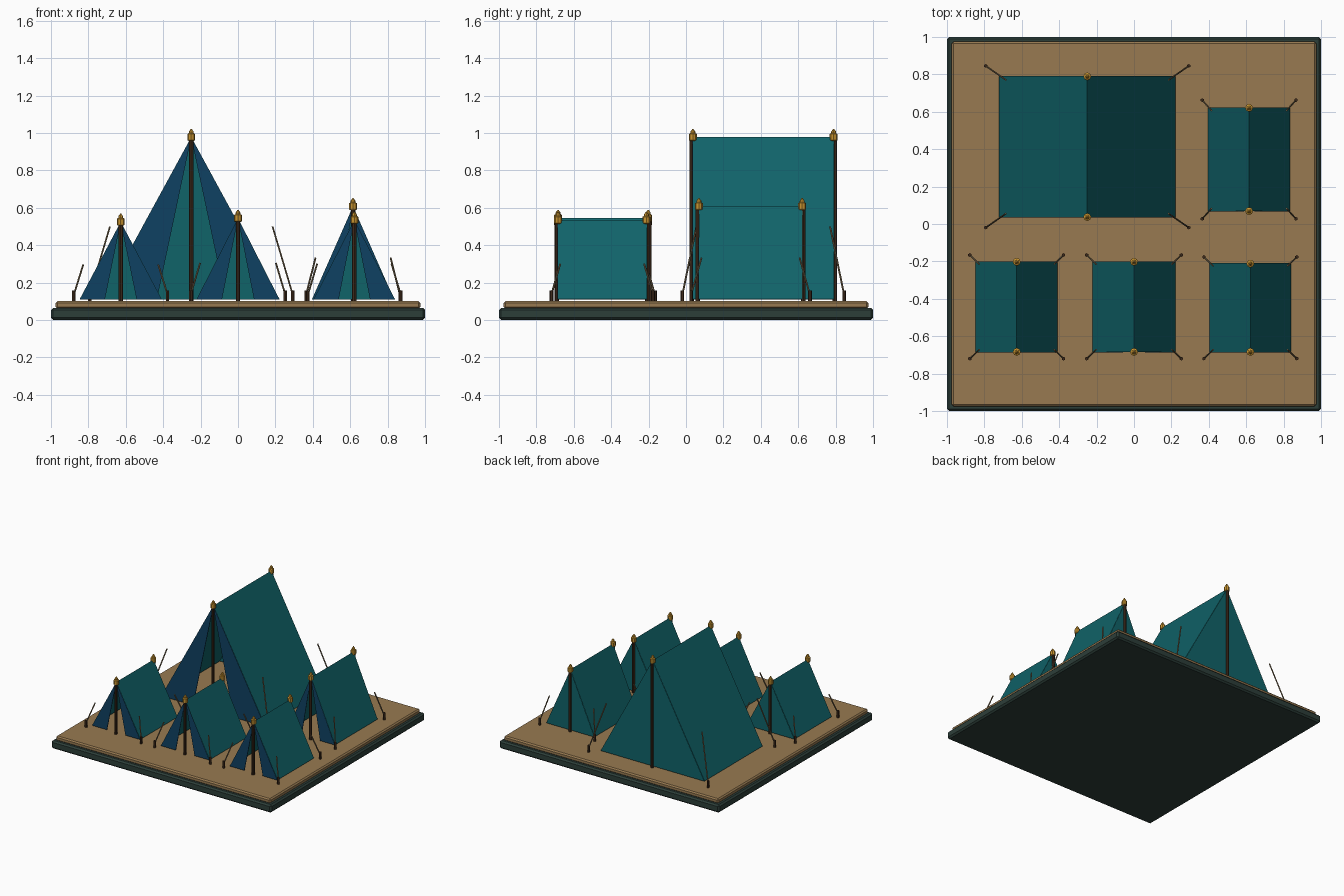
import bpy
import bmesh
from math import pi, cos, sin
from mathutils import Vector

cube = bpy.data.objects.get("Cube")
if cube:
    bpy.data.objects.remove(cube, do_unlink=True)


def material(name, *srgb):
    linear = [(c / 255 / 12.92) if c < 10 else ((c / 255 + 0.055) / 1.055) ** 2.4 for c in srgb]
    mat = bpy.data.materials.new(name)
    mat.use_nodes = True
    mat.diffuse_color = (*linear, 1)
    bsdf = mat.node_tree.nodes["Principled BSDF"]
    bsdf.inputs["Base Color"].default_value = (*linear, 1)
    bsdf.inputs["Roughness"].default_value = 0.9
    return mat


DARK = material("dark green base", 44, 62, 57)
SAND = material("sandy ground", 152, 122, 81)
TEAL = material("teal canvas", 16, 99, 105)
NAVY = material("navy flap", 15, 65, 98)
WOOD = material("dark wood", 62, 42, 27)
GOLD = material("gold", 200, 148, 48)
ROPE = material("rope", 124, 106, 78)


def add_object(name, bm, mat):
    bmesh.ops.recalc_face_normals(bm, faces=bm.faces[:])
    mesh = bpy.data.meshes.new(name)
    bm.to_mesh(mesh)
    bm.free()
    mesh.materials.append(mat)
    obj = bpy.data.objects.new(name, mesh)
    bpy.context.collection.objects.link(obj)
    return obj


def slab(name, half, z0, z1, bevel, mat):
    bm = bmesh.new()
    bmesh.ops.create_cube(bm, size=1)
    for v in bm.verts:
        v.co = (v.co.x * 2 * half, v.co.y * 2 * half, z0 + (v.co.z + 0.5) * (z1 - z0))
    obj = add_object(name, bm, mat)
    mod = obj.modifiers.new("chamfer", "BEVEL")
    mod.width = bevel
    mod.segments = 1


def rod(name, start, end, radius, mat, sides=8):
    start, end = Vector(start), Vector(end)
    axis = end - start
    bm = bmesh.new()
    bmesh.ops.create_cone(bm, cap_ends=True, segments=sides, radius1=radius,
                          radius2=radius, depth=axis.length)
    turn = axis.to_track_quat("Z", "Y")
    for v in bm.verts:
        v.co = turn @ v.co + (start + end) / 2
    add_object(name, bm, mat)


def lathe(name, centre, profile, mat, sides=8):
    bm = bmesh.new()
    rings = [[bm.verts.new(centre + Vector((r * cos(2 * pi * i / sides),
                                            r * sin(2 * pi * i / sides), z)))
              for i in range(sides)] for r, z in profile]
    for a, b in zip(rings, rings[1:]):
        for i in range(sides):
            j = (i + 1) % sides
            bm.faces.new((a[i], a[j], b[j], b[i]))
    bm.faces.new(rings[0])
    bm.faces.new(rings[-1])
    add_object(name, bm, mat)


def canvas(name, polygons, mat):
    bm = bmesh.new()
    for points in polygons:
        bm.faces.new([bm.verts.new(p) for p in points])
    bmesh.ops.remove_doubles(bm, verts=bm.verts[:], dist=0.0001)
    obj = add_object(name, bm, mat)
    mod = obj.modifiers.new("cloth thickness", "SOLIDIFY")
    mod.thickness = 0.005
    mod.offset = 0


GROUND, HEM = 0.10, 0.11
OPENING = 0.39   # doorway share of the front
FINIAL = [(0.014, -0.018), (0.021, -0.014), (0.021, 0.019), (0.013, 0.024),
          (0.013, 0.032), (0.003, 0.046)]


def tent(name, x, y, half_w, half_d, top):
    front, back = y - half_d, y + half_d
    # Sloping roof, closed back and open front with two flaps
    canvas(name + "_roof", [[(x, front, top), (x, back, top),
                             (x + s * half_w, back, HEM), (x + s * half_w, front, HEM)]
                            for s in (-1, 1)], TEAL)
    canvas(name + "_back_wall", [[(x - half_w, back, HEM), (x + half_w, back, HEM),
                                  (x, back, top)]], TEAL)
    canvas(name + "_front_flaps", [[(x + s * half_w * OPENING, front, HEM),
                                    (x + s * half_w, front, HEM), (x, front, top)]
                                   for s in (-1, 1)], NAVY)
    for side, sy in (("front", -1), ("back", 1)):
        # Ridge poles with finials
        py = y + sy * (half_d + 0.006)
        rod(f"{name}_{side}_pole", (x, py, GROUND), (x, py, top), 0.012, WOOD)
        lathe(f"{name}_{side}_finial", Vector((x, y + sy * half_d, top)), FINIAL, GOLD)
        # Corner stakes and guy ropes
        for hand, sx in (("right", -1), ("left", 1)):
            px, qy = x + sx * half_w * 1.155, y + sy * half_d * 1.15
            rod(f"{name}_{side}_{hand}_stake", (px, qy, GROUND), (px, qy, 0.157), 0.010, WOOD, 6)
            rod(f"{name}_{side}_{hand}_rope", (px, qy, 0.135),
                (x + sx * half_w * 0.925, y + sy * half_d * 0.95, HEM + (top - HEM) * 0.45),
                0.005, ROPE, 6)


slab("base", 1.0, 0, 0.065, 0.012, DARK)
slab("ground", 0.975, 0.06, GROUND, 0.010, SAND)

tent("large_tent", -0.25, 0.413, 0.47, 0.376, 0.975)
tent("side_tent", 0.615, 0.345, 0.217, 0.276, 0.605)
tent("front_right_tent", -0.627, -0.443, 0.217, 0.241, 0.522)
tent("front_middle_tent", 0.0, -0.443, 0.219, 0.241, 0.542)
tent("front_left_tent", 0.622, -0.448, 0.215, 0.236, 0.532)
